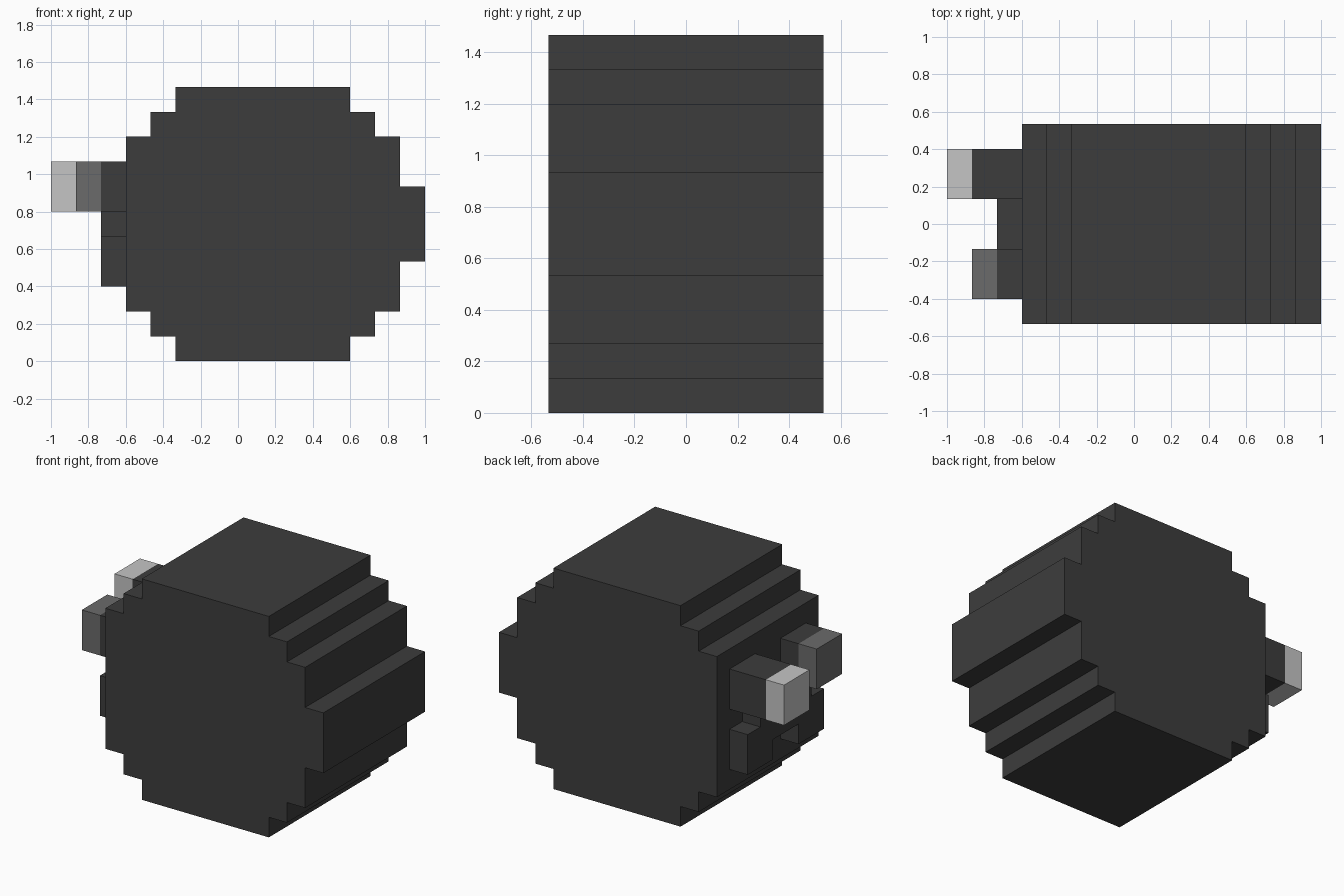
import bpy, bmesh
from mathutils import Vector

if "Cube" in bpy.data.objects:
    bpy.data.objects.remove(bpy.data.objects["Cube"])

U = 2 / 15  # one block


def material(name, v):
    m = bpy.data.materials.new(name)
    m.diffuse_color = (v, v, v, 1)
    m.use_nodes = True
    m.node_tree.nodes["Principled BSDF"].inputs["Base Color"].default_value = m.diffuse_color
    return m


DARK = material("charcoal", 0.046)
MID = material("mid_grey", 0.147)
LIGHT = material("light_grey", 0.56)


def extrude(name, outline, to_3d, depth, mat):
    """Extrude a closed outline (in block units) along a depth vector."""
    bm = bmesh.new()
    face = bm.faces.new([bm.verts.new(Vector(to_3d(*p)) * U) for p in outline])
    ext = bmesh.ops.extrude_face_region(bm, geom=[face])
    verts = [g for g in ext["geom"] if isinstance(g, bmesh.types.BMVert)]
    bmesh.ops.translate(bm, verts=verts, vec=Vector(depth) * U)
    bmesh.ops.recalc_face_normals(bm, faces=bm.faces)
    me = bpy.data.meshes.new(name)
    bm.to_mesh(me)
    bm.free()
    me.materials.append(mat)
    ob = bpy.data.objects.new(name, me)
    bpy.context.collection.objects.link(ob)
    return ob


def box(name, x0, x1, y0, y1, z0, z1, mat):
    rect = [(y0, z0), (y1, z0), (y1, z1), (y0, z1)]
    return extrude(name, rect, lambda y, z: (x0, y, z), (x1 - x0, 0, 0), mat)


# Stepped round body, extruded through the full depth
body = [(-2.5, 0), (4.5, 0), (4.5, 1), (5.5, 1), (5.5, 2), (6.5, 2), (6.5, 4),
        (7.5, 4), (7.5, 7), (6.5, 7), (6.5, 9), (5.5, 9), (5.5, 10), (4.5, 10),
        (4.5, 11), (-2.5, 11), (-2.5, 10), (-3.5, 10), (-3.5, 9), (-4.5, 9),
        (-4.5, 2), (-3.5, 2), (-3.5, 1), (-2.5, 1)]
extrude("body", body, lambda x, z: (x, -4, z), (0, 8, 0), DARK)

# Arched mouth on the left side, mirrored half outline
half = [(1, 4), (1, 3), (3, 3), (3, 5), (2, 5), (2, 6)]
mouth = half + [(-y, z) for y, z in reversed(half)]
extrude("mouth", mouth, lambda y, z: (-5.5, y, z), (1, 0, 0), DARK)

# Two eye stalks of different length with grey tips
for side, y0, tip, mat in (("long", 1, -6.5, LIGHT), ("short", -3, -5.5, MID)):
    box(side + "_eye_stalk", tip, -4.5, y0, y0 + 2, 6, 8, DARK)
    box(side + "_eye_tip", tip - 1, tip, y0, y0 + 2, 6, 8, mat)
